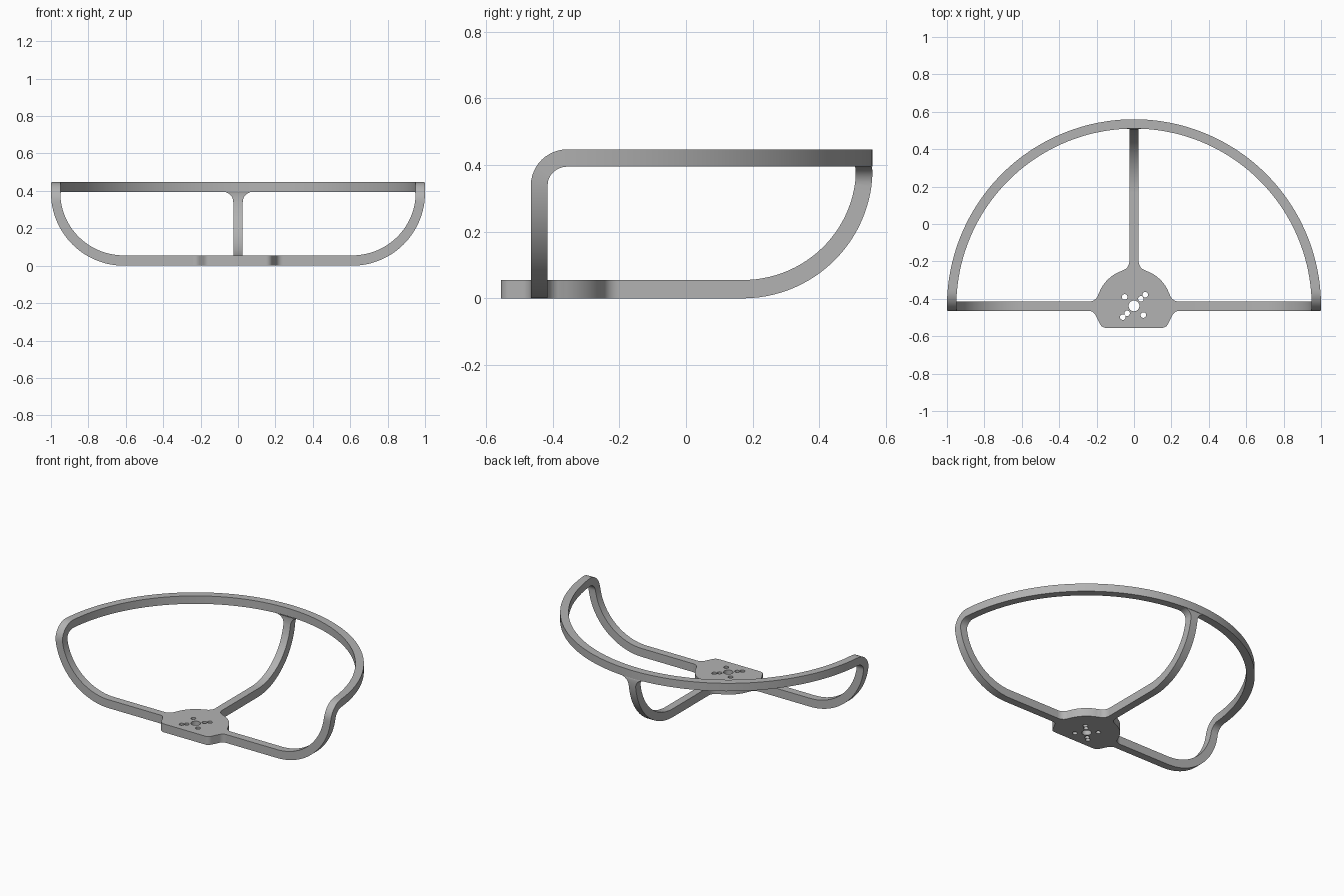
import bpy, bmesh
from math import sin, cos, sqrt, radians, asin, pi

cube = bpy.data.objects.get("Cube")
if cube:
    bpy.data.objects.remove(cube, do_unlink=True)

# Main dimensions
CY = -0.44               # y of the hub centre, also the ring centre
HW = 0.025               # half width of the arms
THICK = 0.055            # height of hub and arms
TOP, UNDER = 0.447, 0.395
BEND = 0.39              # radius of the arm curve
START = 0.24             # where arms leave the hub

grey = bpy.data.materials.new("matte_grey")
grey.use_nodes = True
COLOUR = (0.45, 0.45, 0.45, 1)
grey.diffuse_color = COLOUR
grey.node_tree.nodes["Principled BSDF"].inputs["Base Color"].default_value = COLOUR


def finish(obj):
    """Clean the mesh, colour it and smooth the curved sides."""
    bm = bmesh.new()
    bm.from_mesh(obj.data)
    bmesh.ops.remove_doubles(bm, verts=bm.verts, dist=1e-5)
    bmesh.ops.recalc_face_normals(bm, faces=bm.faces)
    bm.to_mesh(obj.data)
    bm.free()
    obj.data.materials.clear()
    obj.data.materials.append(grey)
    bpy.ops.object.select_all(action='DESELECT')
    obj.select_set(True)
    bpy.context.view_layer.objects.active = obj
    bpy.ops.object.shade_smooth_by_angle(angle=radians(35))


def loft(name, stations):
    """Skin a bar through four-cornered sections."""
    bm = bmesh.new()
    rows = [[bm.verts.new(p) for p in s] for s in stations]
    for a, b in zip(rows, rows[1:]):
        for i in range(4):
            j = (i + 1) % 4
            bm.faces.new((a[i], a[j], b[j], b[i]))
    mesh = bpy.data.meshes.new(name)
    bm.to_mesh(mesh)
    bm.free()
    obj = bpy.data.objects.new(name, mesh)
    bpy.context.collection.objects.link(obj)
    return obj


def arc(cx, cy, r, a0, a1, n=10):
    return [(cx + r * cos(radians(a0 + (a1 - a0) * i / n)),
             cy + r * sin(radians(a0 + (a1 - a0) * i / n))) for i in range(n + 1)]


def inset(z):
    """How far the arm curve lies inside the ring at height z."""
    d = max(BEND - z, 0)
    return BEND - sqrt(BEND ** 2 - d ** 2)


# Arm profile as (outer, inner) pairs of distance from hub centre and height
cr = 1 - BEND
arm = [((START, 0), (START, THICK))]
for i in range(25):
    a = radians(-90 + 82 * i / 24)
    arm.append(((cr + BEND * cos(a), BEND + BEND * sin(a)),
                (cr + (BEND - 0.05) * cos(a), BEND + (BEND - THICK) * sin(a))))

# Side arm, corner bend and half of the ring in one sweep, mirrored
path = []
for (ro, zo), (ri, zi) in arm:
    f, b = CY - HW, CY + HW
    path.append([(ro, f, zo), (ro, b, zo), (ri, b, zi), (ri, f, zi)])
by, bz, big, small = -0.355, 0.34, TOP - 0.34, UNDER - 0.34
for i in range(1, 13):
    t = radians(90 * i / 12)
    o = (by - 0.11 * cos(t), bz + big * sin(t))
    n = (by - 0.06 * cos(t), bz + small * sin(t))
    path.append([(sqrt(r * r - (y - CY) ** 2) - inset(z), y, z)
                 for r, (y, z) in ((1, o), (1, n), (0.95, n), (0.95, o))])
a0 = asin(by - CY)
for i in range(1, 41):
    a = a0 + (pi / 2 - a0) * i / 40
    path.append([(r * cos(a), CY + r * sin(a), z)
                 for r, z in ((1, TOP), (1, UNDER), (0.95, UNDER), (0.95, TOP))])
frame = loft("ring_and_side_arms", path)
mirror = frame.modifiers.new("mirror", 'MIRROR')
mirror.use_axis[0] = True
finish(frame)

# Rear arm, flaring out where it meets the ring
path = [[(-HW, CY + ro, zo), (HW, CY + ro, zo), (HW, CY + ri, zi), (-HW, CY + ri, zi)]
        for (ro, zo), (ri, zi) in arm]
for i in range(1, 11):
    t = radians(90 * i / 10)
    z, w = bz + small * sin(t), HW + small * (1 - cos(t))
    ro, ri = 1 - inset(z), 0.95 - inset(z)
    yo, yi = CY + sqrt(ro * ro - w * w), CY + sqrt(ri * ri - w * w)
    path.append([(-w, yo, z), (w, yo, z), (w, yi, z), (-w, yi, z)])
finish(loft("rear_arm", path))

# Hub plate: half outline with filleted arm roots, mirrored, plus holes
half = (arc(0.15, -0.52, 0.035, -90, -22)
        + arc(START, -0.502, 0.037, 158, 90)
        + arc(START, -0.365, 0.05, -90, -165)
        + arc(0, CY, 0.2, 21, 71, 16)
        + arc(0.075, -0.2, 0.05, -105, -180))
outline = half + [(-x, y) for x, y in reversed(half)]
holes = [(0, -0.438, 0.029)] + [(x, y, 0.015) for x, y in (
    (-0.05, -0.39), (0.06, -0.378), (0.037, -0.4),
    (-0.037, -0.478), (-0.06, -0.498), (0.05, -0.487))]
loops = [outline] + [arc(x, y, r, 0, 345, 23) for x, y, r in holes]
curve = bpy.data.curves.new("hub_plate", 'CURVE')
curve.dimensions = '2D'
curve.fill_mode = 'BOTH'
curve.extrude = THICK / 2
for pts in loops:
    s = curve.splines.new('POLY')
    s.points.add(len(pts) - 1)
    for p, (x, y) in zip(s.points, pts):
        p.co = (x, y, 0, 1)
    s.use_cyclic_u = True
hub = bpy.data.objects.new("hub_plate", curve)
bpy.context.collection.objects.link(hub)
bpy.ops.object.select_all(action='DESELECT')
hub.select_set(True)
bpy.context.view_layer.objects.active = hub
bpy.ops.object.convert(target='MESH')
hub = bpy.context.view_layer.objects.active
for v in hub.data.vertices:
    v.co.z += THICK / 2
finish(hub)
